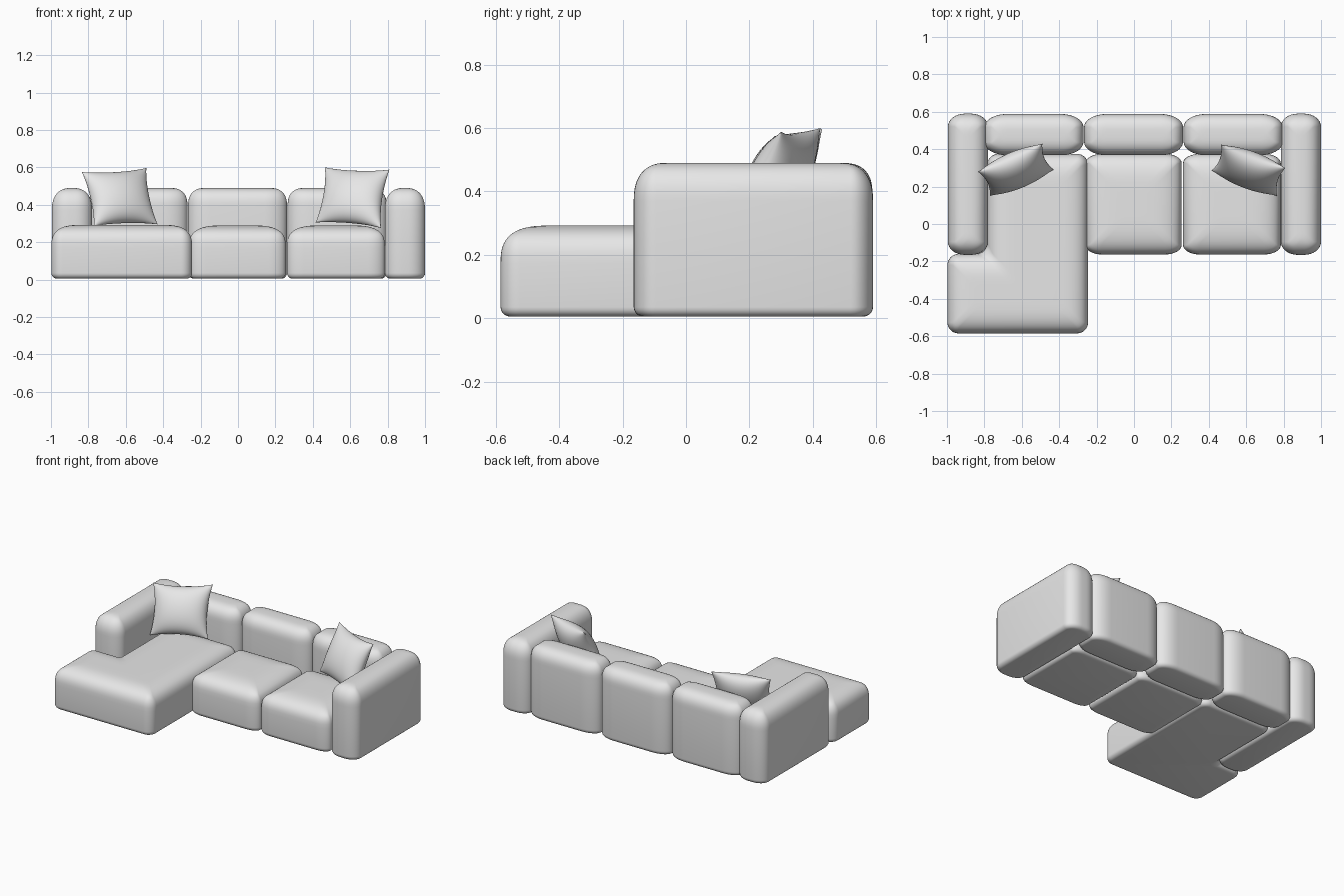
import bpy, bmesh, math
from mathutils import Vector

if "Cube" in bpy.data.objects:
    bpy.data.objects.remove(bpy.data.objects["Cube"])

fabric = bpy.data.materials.new("grey fabric")
fabric.diffuse_color = (0.8, 0.8, 0.8, 1)
fabric.use_nodes = True
fabric.node_tree.nodes["Principled BSDF"].inputs["Base Color"].default_value = fabric.diffuse_color


def finish(name, bm):
    bmesh.ops.recalc_face_normals(bm, faces=bm.faces)
    mesh = bpy.data.meshes.new(name)
    bm.to_mesh(mesh)
    bm.free()
    mesh.materials.append(fabric)
    mesh.shade_smooth()
    ob = bpy.data.objects.new(name, mesh)
    bpy.context.collection.objects.link(ob)
    return ob


def outline(pts, d, rx, ry, steps=8):
    """Counter-clockwise right-angled outline, inset by d, with elliptical corners."""
    n = len(pts)
    P = [Vector(p) for p in pts]
    dirs = [(P[(i + 1) % n] - P[i]).normalized() for i in range(n)]
    inset = []
    for i in range(n):
        normals = [Vector((-u.y, u.x)) for u in (dirs[i - 1], dirs[i])]
        inset.append(P[i] + (normals[0] + normals[1]) * d)
    out = []
    for i in range(n):
        c, u, v = inset[i], dirs[i - 1], dirs[i]
        legs = []
        for w, other in ((u, inset[i - 1]), (v, inset[(i + 1) % n])):
            r = rx if abs(w.x) > 0.5 else ry
            legs.append(min(max(r - d, 0.03), 0.48 * (other - c).length))
        a, b = legs
        centre = c - u * a + v * b
        for k in range(steps + 1):
            t = math.pi / 2 * k / steps
            out.append(centre + u * a * math.sin(t) - v * b * math.cos(t))
    return out


def cushion(name, pts, top, crown, rx, ry, base=0.005, foot=0.03):
    """Loft of inset outlines: small rounding at the foot, soft crown on top."""
    a, h, n = crown
    levels = []
    for k in range(6):
        t = math.pi / 2 * k / 5
        levels.append((foot * (1 - math.sin(t)), base + foot * (1 - math.cos(t))))
    for k in range(15):
        t = math.pi / 2 * k / 14
        c, s = max(math.cos(t), 0), math.sin(t)
        levels.append((a * (1 - c ** (2 / n)), top - h + h * s ** (2 / n)))
    bm = bmesh.new()
    rings = [[bm.verts.new((p.x, p.y, z)) for p in outline(pts, d, rx, ry)]
             for d, z in levels]
    for lo, hi in zip(rings, rings[1:]):
        for i in range(len(lo)):
            j = (i + 1) % len(lo)
            bm.faces.new((lo[i], lo[j], hi[j], hi[i]))
    bm.faces.new(rings[0][::-1])
    bm.faces.new(rings[-1])
    return finish(name, bm)


def rect(x0, x1, y0, y1):
    return [(x0, y0), (x1, y0), (x1, y1), (x0, y1)]


def pillow(name, bl, br, tl, tr, thick, n=24):
    """Two bulging sheets between four pointed corners with pinched edges."""
    bl, br, tl, tr = map(Vector, (bl, br, tl, tr))
    normal = (br - bl).cross(tl - bl).normalized()
    bm = bmesh.new()
    for side in (1, -1):
        grid = []
        for j in range(n + 1):
            row = []
            for i in range(n + 1):
                u = math.sin(math.pi / 2 * (2 * i / n - 1))
                v = math.sin(math.pi / 2 * (2 * j / n - 1))
                pu = u * (1 - 0.11 * (1 - v * v) * u * u)
                pv = v * (1 - 0.11 * (1 - u * u) * v * v)
                s, t = (pu + 1) / 2, (pv + 1) / 2
                p = bl.lerp(br, s).lerp(tl.lerp(tr, s), t)
                bulge = max((1 - u * u) * (1 - v * v), 0) ** 0.55
                row.append(bm.verts.new(p + normal * side * thick / 2 * bulge))
            grid.append(row)
        for j in range(n):
            for i in range(n):
                bm.faces.new((grid[j][i], grid[j][i + 1],
                              grid[j + 1][i + 1], grid[j + 1][i]))
    bmesh.ops.remove_doubles(bm, verts=bm.verts, dist=0.0002)
    return finish(name, bm)


# Arms
arm_crown = (0.105, 0.12, 2.4)
cushion("left_arm", rect(-0.995, -0.78, -0.165, 0.59), 0.49, arm_crown, 0.09, 0.07)
cushion("right_arm", rect(0.785, 1.0, -0.165, 0.59), 0.49, arm_crown, 0.09, 0.07)

# Back cushions, standing on the floor
for name, x0, x1 in (("left_back", -0.80, -0.27), ("middle_back", -0.267, 0.262),
                     ("right_back", 0.265, 0.795)):
    cushion(name, rect(x0, x1, 0.368, 0.588), 0.49, (0.1, 0.1, 2.6), 0.12, 0.07)

# Seats
seat_crown = (0.2, 0.12, 3.0)
cushion("middle_seat", rect(-0.26, 0.255, -0.163, 0.375), 0.29, seat_crown, 0.09, 0.05)
cushion("right_seat", rect(0.262, 0.785, -0.163, 0.375), 0.29, seat_crown, 0.09, 0.05)

# Chaise, notched around the left arm
cushion("chaise", [(-0.998, -0.585), (-0.245, -0.585), (-0.245, 0.375),
                   (-0.785, 0.375), (-0.785, -0.16), (-0.998, -0.16)],
        0.292, (0.16, 0.12, 2.8), 0.06, 0.06)

# Throw pillows leaning in the corners
pillow("left_pillow", (-0.77, 0.15, 0.285), (-0.43, 0.29, 0.295),
       (-0.835, 0.28, 0.575), (-0.49, 0.43, 0.597), 0.16)
pillow("right_pillow", (0.415, 0.285, 0.305), (0.765, 0.15, 0.275),
       (0.465, 0.425, 0.6), (0.81, 0.30, 0.588), 0.16)
